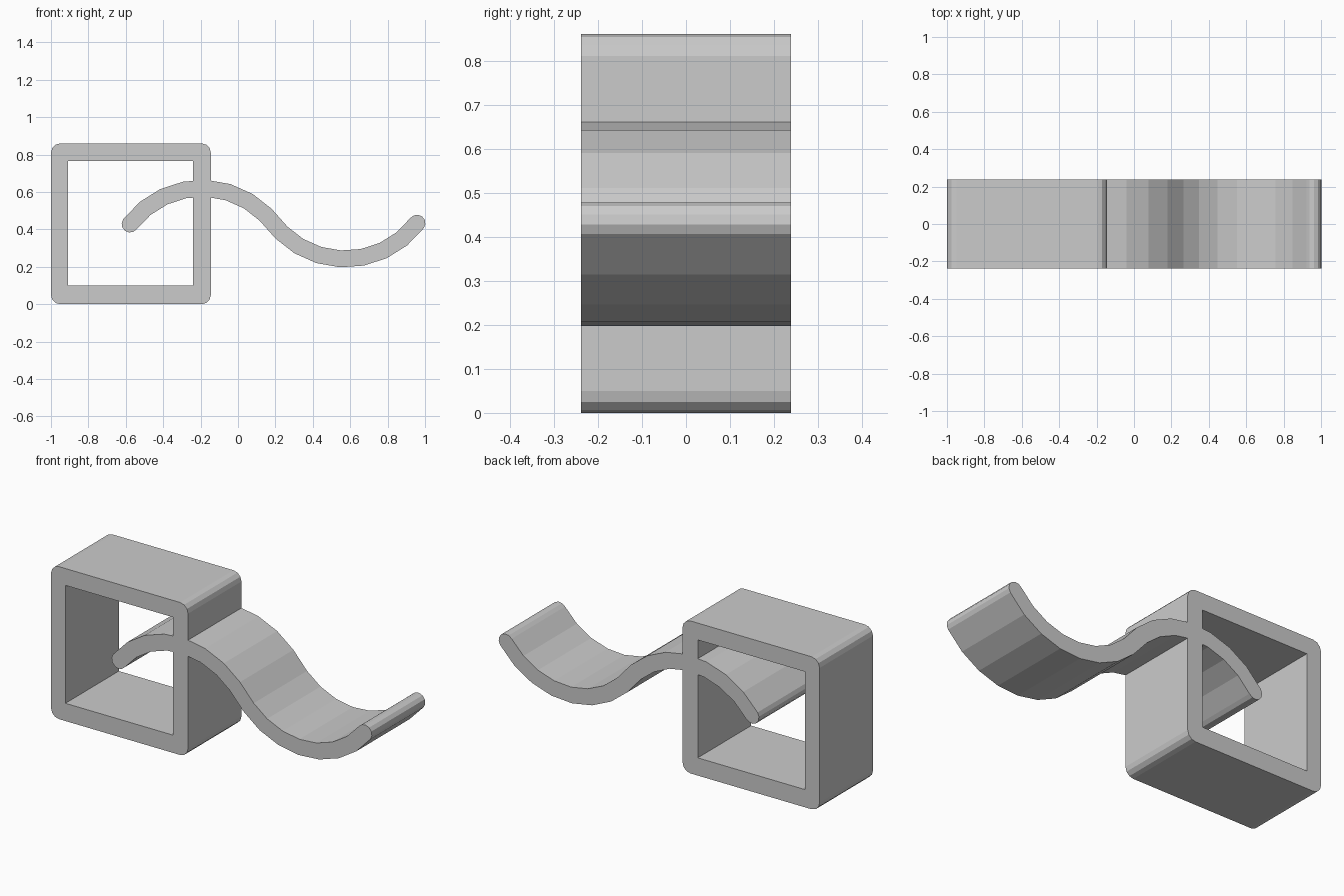
import bpy, bmesh
from math import sin, cos, pi, radians, atan2
from mathutils import Vector

if "Cube" in bpy.data.objects:
    bpy.data.objects.remove(bpy.data.objects["Cube"])

HALF_DEPTH = 0.238
grey = bpy.data.materials.new("plain_grey")
grey.use_nodes = True
grey.diffuse_color = (0.6, 0.6, 0.6, 1)
grey.node_tree.nodes["Principled BSDF"].inputs["Base Color"].default_value = grey.diffuse_color


def extrude_profile(name, points, half):
    """Closed x-z outline pushed through the depth."""
    bm = bmesh.new()
    face = bm.faces.new([bm.verts.new((x, -half, z)) for x, z in points])
    moved = bmesh.ops.extrude_face_region(bm, geom=[face])["geom"]
    verts = [v for v in moved if isinstance(v, bmesh.types.BMVert)]
    bmesh.ops.translate(bm, verts=verts, vec=(0, 2 * half, 0))
    bmesh.ops.recalc_face_normals(bm, faces=bm.faces)
    mesh = bpy.data.meshes.new(name)
    bm.to_mesh(mesh)
    bm.free()
    mesh.materials.append(grey)
    obj = bpy.data.objects.new(name, mesh)
    bpy.context.collection.objects.link(obj)
    return obj


def rounded_rect(x0, x1, z0, z1, r, steps=3):
    points = []
    corners = [(x1 - r, z1 - r), (x0 + r, z1 - r), (x0 + r, z0 + r), (x1 - r, z0 + r)]
    for i, (cx, cz) in enumerate(corners):
        for s in range(steps + 1):
            a = (i + s / steps) * pi / 2
            points.append((cx + r * cos(a), cz + r * sin(a)))
    return points


def combine(target, other, operation):
    mod = target.modifiers.new(operation.lower(), "BOOLEAN")
    mod.object, mod.operation, mod.solver = other, operation, "EXACT"
    bpy.context.view_layer.objects.active = target
    bpy.ops.object.modifier_apply(modifier=mod.name)
    bpy.data.objects.remove(other)


# Square frame with rounded outer corners and a sharp opening
frame = extrude_profile("frame_with_wave", rounded_rect(-1, -0.145, 0, 0.86, 0.05), HALF_DEPTH)
opening = extrude_profile("opening_cutter",
                          [(-0.91, 0.10), (-0.24, 0.10), (-0.24, 0.765), (-0.91, 0.765)], 0.5)
combine(frame, opening, "DIFFERENCE")

# Wave strip: a crest arc, then the same arc turned half a turn for the trough
RADIUS, THICK = 0.481, 0.045
angles = [radians(-53 + 14 * i) for i in range(8)]
crest, trough = Vector((-0.193, 0.139)), Vector((0.573, 0.723))


def offset_side(r_crest, r_trough):
    side = [crest + r_crest * Vector((sin(a), cos(a))) for a in angles]
    return side + [trough - r_trough * Vector((sin(a), cos(a))) for a in reversed(angles)]


def end_cap(centre, start, steps=6):
    """Half circle turning clockwise from the point start."""
    d = start - centre
    base = atan2(d.y, d.x)
    return [centre + THICK * Vector((cos(base - pi * i / steps), sin(base - pi * i / steps)))
            for i in range(1, steps)]


upper = offset_side(RADIUS + THICK, RADIUS - THICK)
lower = offset_side(RADIUS - THICK, RADIUS + THICK)
middle = offset_side(RADIUS, RADIUS)
outline = (upper + end_cap(middle[-1], upper[-1]) + lower[::-1]
           + end_cap(middle[0], lower[0]))
wave = extrude_profile("wave_strip", outline, HALF_DEPTH)
combine(frame, wave, "UNION")
